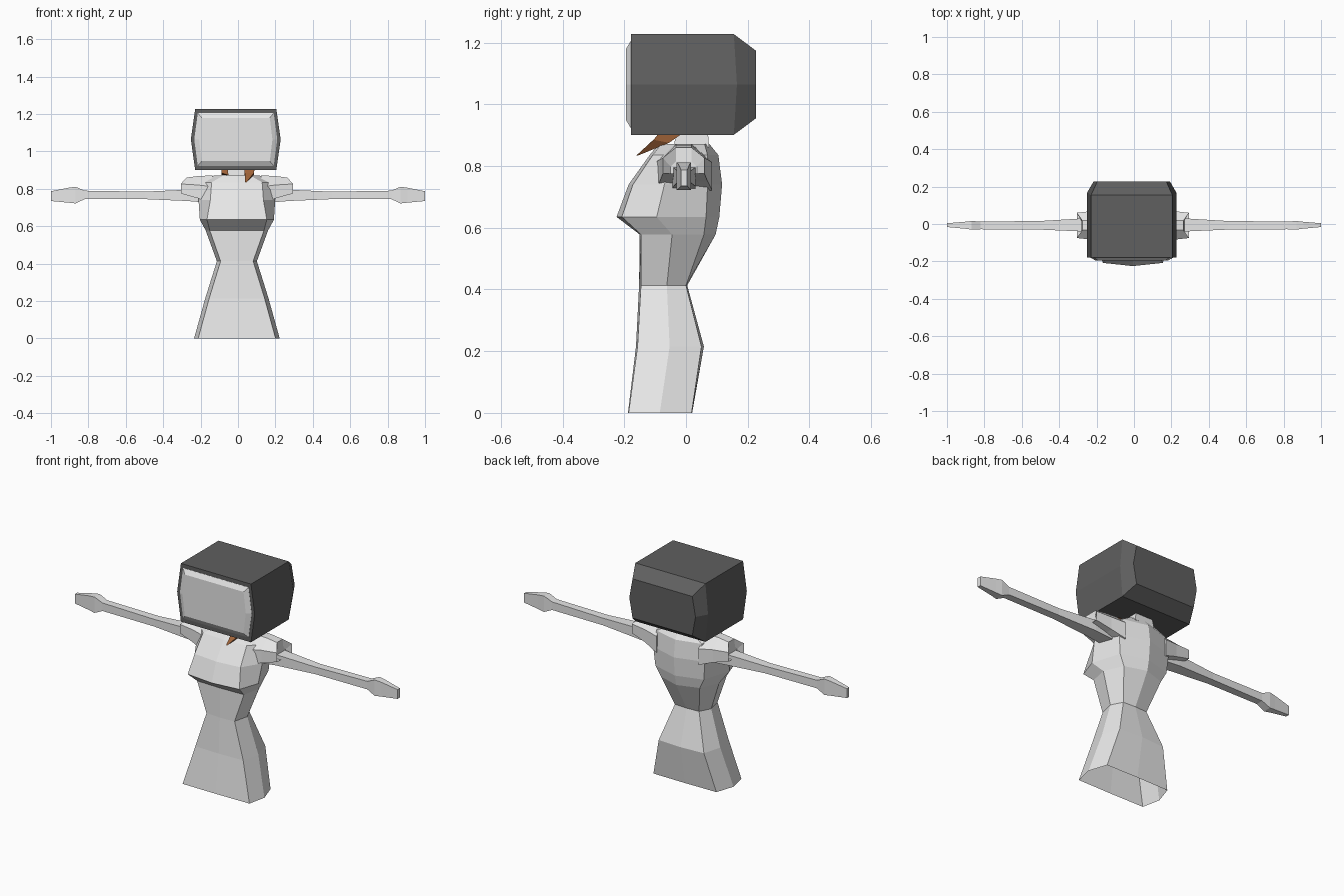
import bpy, bmesh, math
from mathutils import Vector

if "Cube" in bpy.data.objects:
    bpy.data.objects.remove(bpy.data.objects["Cube"], do_unlink=True)


def material(name, rgb):
    m = bpy.data.materials.new(name)
    m.use_nodes = True
    m.diffuse_color = (*rgb, 1)
    m.node_tree.nodes["Principled BSDF"].inputs["Base Color"].default_value = (*rgb, 1)
    return m


light_grey = material("light grey", (0.8, 0.8, 0.8))
dark_grey = material("dark grey", (0.115, 0.115, 0.115))
brown = material("brown", (0.35, 0.125, 0.04))


def loft(name, rings, mat, cap_start=True, cap_end=True):
    """Skin a list of equal-length point rings with flat faces."""
    bm = bmesh.new()
    loops = [[bm.verts.new(p) for p in ring] for ring in rings]
    n = len(loops[0])
    for a, b in zip(loops, loops[1:]):
        for i in range(n):
            j = (i + 1) % n
            bm.faces.new((a[i], a[j], b[j], b[i]))
    if cap_start:
        bm.faces.new(loops[0])
    if cap_end:
        bm.faces.new(loops[-1])
    bmesh.ops.recalc_face_normals(bm, faces=bm.faces)
    me = bpy.data.meshes.new(name)
    bm.to_mesh(me)
    bm.free()
    me.materials.append(mat)
    ob = bpy.data.objects.new(name, me)
    bpy.context.collection.objects.link(ob)
    return ob


CX = -0.006  # body centre line

# Dress: z, front y, corner y, corner x, side y, side x, back corner y, back corner x, back y
body_rows = [
    (0.000, -0.188, -0.186, 0.207, -0.085, 0.229, 0.018, 0.195, 0.020),
    (0.215, -0.162, -0.157, 0.148, -0.053, 0.169, 0.050, 0.140, 0.058),
    (0.413, -0.152, -0.146, 0.087, -0.062, 0.107, 0.000, 0.075, 0.004),
    (0.578, -0.150, -0.146, 0.145, -0.045, 0.167, 0.058, 0.120, 0.096),
    (0.635, -0.225, -0.208, 0.160, -0.095, 0.198, 0.065, 0.150, 0.108),
    (0.740, -0.186, -0.172, 0.142, -0.070, 0.205, 0.070, 0.160, 0.117),
    (0.835, -0.118, -0.108, 0.135, -0.040, 0.200, 0.070, 0.140, 0.105),
    (0.872, -0.088, -0.080, 0.070, -0.010, 0.120, 0.060, 0.080, 0.075),
]
body_rings = []
for z, yf, yc, xc, ys, xs, yb, xb, yr in body_rows:
    half = [(xc, yc), (xs, ys), (xb, yb)]
    ring = [(0, yf)] + half + [(0, yr)] + [(-x, y) for x, y in reversed(half)]
    body_rings.append([(x + CX, y, z) for x, y in ring])
loft("dress", body_rings, light_grey, cap_start=False)


# Neck
def rect_z(hx, y0, y1, z):
    return [(CX - hx, y0, z), (CX + hx, y0, z), (CX + hx, y1, z), (CX - hx, y1, z)]


loft("neck", [rect_z(0.06, -0.04, 0.075, 0.86), rect_z(0.05, -0.03, 0.07, 0.92)], light_grey)


# Arms and sleeves, built along x on either side
def section(x, y0, y1, z0, z1):
    return [(x, y0, z0), (x, y1, z0), (x, y1, z1), (x, y0, z1)]


def sleeve_section(x, y0, y1, z0, z1, top):
    ym, zm = (y0 + y1) / 2, z0 + 0.6 * (z1 - z0)
    return [(x, y0, z0), (x, y1, z0), (x, y1, zm), (x - top, ym + 0.025, z1),
            (x - top, ym - 0.025, z1), (x, y0, zm)]


arm_rows = [  # x, y min, y max, z min, z max
    (0.150, -0.045, 0.030, 0.725, 0.800),
    (0.270, -0.040, 0.030, 0.735, 0.795),
    (0.500, -0.030, 0.016, 0.745, 0.785),
    (0.820, -0.028, 0.013, 0.745, 0.790),
    (0.868, -0.030, 0.016, 0.722, 0.811),
    (0.905, -0.025, 0.012, 0.726, 0.806),
    (1.000, -0.016, 0.004, 0.735, 0.787),
]
sleeve_rows = [  # x, y min, y max, z min, z max, inward shift of the top edge
    (0.130, -0.100, 0.085, 0.720, 0.872, 0.0),
    (0.210, -0.085, 0.070, 0.750, 0.868, 0.0),
    (0.300, -0.075, 0.060, 0.775, 0.860, 0.03),
    (0.275, -0.050, 0.035, 0.772, 0.815, 0.0),
]
for side, s in (("left", 1), ("right", -1)):
    loft(side + "_arm", [[(s * x, y, z) for x, y, z in section(*r)] for r in arm_rows], light_grey)
    loft(side + "_sleeve", [[(s * x + CX, y, z) for x, y, z in sleeve_section(*r)]
                            for r in sleeve_rows], light_grey)

# Head: six-sided box tapering at the back
HX, HZ = -0.012, 1.064


def hexagon(y, mid, top, h, y_top=None):
    yt = y if y_top is None else y_top
    pts = [(-mid, y, 0), (-top, yt, h), (top, yt, h), (mid, y, 0), (top, yt, -h), (-top, yt, -h)]
    return [(x + HX, yy, z + HZ) for x, yy, z in pts]


loft("head", [hexagon(-0.178, 0.240, 0.217, 0.163),
              hexagon(0.165, 0.240, 0.217, 0.163, 0.155),
              hexagon(0.226, 0.205, 0.185, 0.110)], dark_grey)

# Raised face screen with bevelled rim
loft("face_screen", [hexagon(-0.170, 0.222, 0.203, 0.141),
                     hexagon(-0.179, 0.222, 0.203, 0.141),
                     hexagon(-0.194, 0.196, 0.182, 0.116)], light_grey)


# Hair locks hanging below the head
def lock(name, x, tip, width):
    loft(name, [
        [(x - width, -0.085, 0.91), (x + width, -0.085, 0.91), (x + width, -0.005, 0.91), (x - width, -0.005, 0.91)],
        [(x - width, -0.105, 0.885), (x + width * 0.9, -0.105, 0.885),
         (x + width * 0.9, -0.055, 0.875), (x - width, -0.055, 0.875)],
        [(tip[0] + dx, tip[1] + dy, tip[2]) for dx, dy in ((-.003, -.003), (.003, -.003), (.003, .003), (-.003, .003))],
    ], brown)


lock("left_hair_lock", 0.062, (0.042, -0.158, 0.834), 0.026)
lock("right_hair_lock", -0.070, (-0.052, -0.115, 0.874), 0.018)
